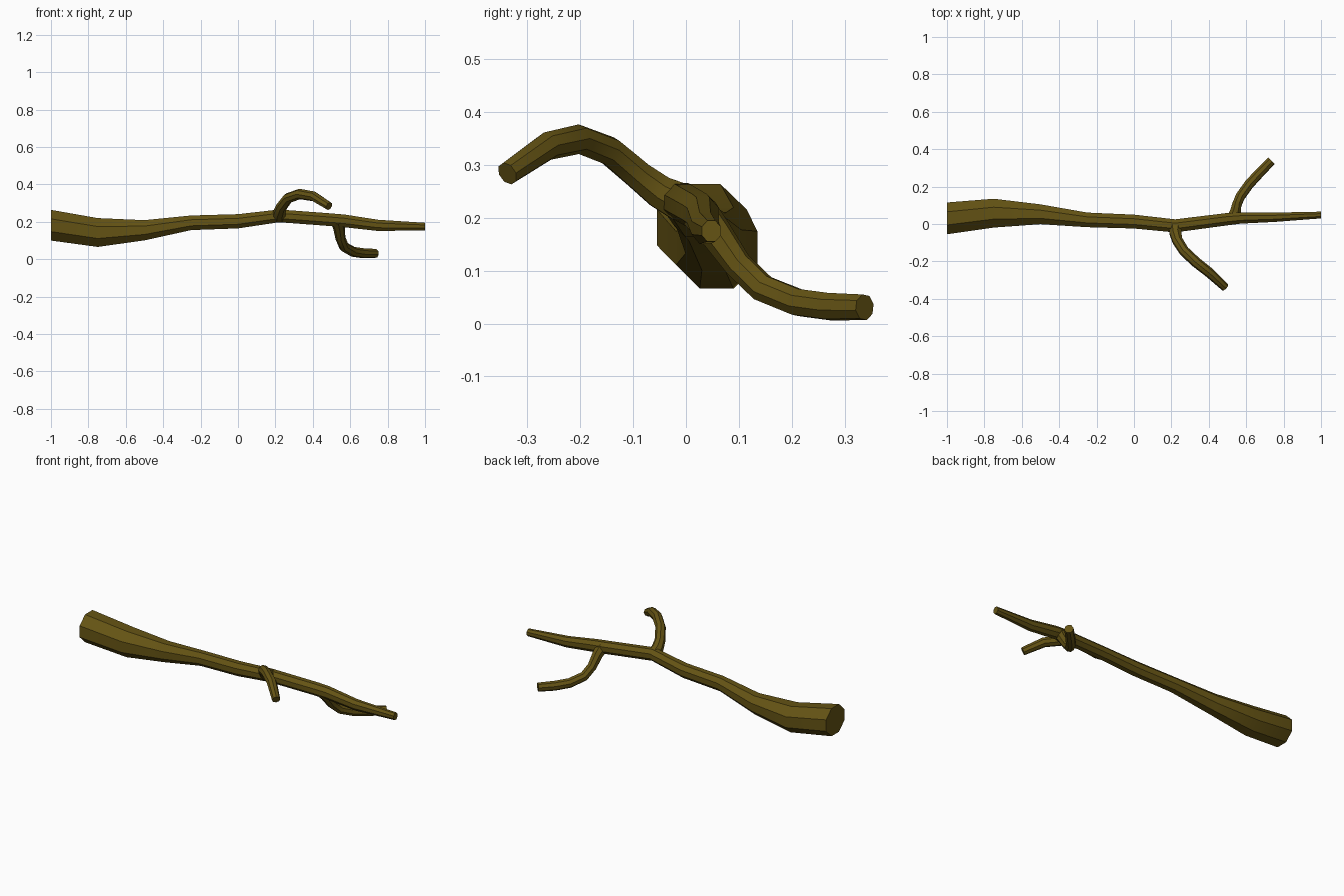
import bpy, bmesh, math
from mathutils import Vector

if "Cube" in bpy.data.objects:
    bpy.data.objects.remove(bpy.data.objects["Cube"])

bark = bpy.data.materials.new("olive brown bark")
bark.diffuse_color = (0.13, 0.088, 0.007, 1)
bark.use_nodes = True
bark.node_tree.nodes["Principled BSDF"].inputs["Base Color"].default_value = bark.diffuse_color


def limb(name, stations, sides=8, planar=False):
    """Faceted tube through (x, y, z, radius_y, radius_z) stations, capped at both ends."""
    pts = [Vector(s[:3]) for s in stations]
    bm = bmesh.new()
    rings, ref = [], Vector((0, 1, 0))
    for i, s in enumerate(stations):
        if planar:
            u, v = Vector((0, 1, 0)), Vector((0, 0, 1))
        else:
            a, b = pts[max(i - 1, 0)], pts[min(i + 1, len(pts) - 1)]
            t = (b - a).normalized()
            if i == 0:
                ref = Vector((0, 0, 1)).cross(t)
                if ref.length < 0.05:
                    ref = Vector((1, 0, 0))
            u = (ref - t * ref.dot(t)).normalized()
            v = t.cross(u)
            ref = u
        ring = []
        for k in range(sides):
            ang = 2 * math.pi * (k + 0.5) / sides
            c = 1 / math.cos(math.pi / sides)
            ring.append(bm.verts.new(pts[i] + u * (math.cos(ang) * s[3] * c)
                                     + v * (math.sin(ang) * s[4] * c)))
        rings.append(ring)
    for r0, r1 in zip(rings, rings[1:]):
        for k in range(sides):
            n = (k + 1) % sides
            bm.faces.new((r0[k], r0[n], r1[n], r1[k]))
    bm.faces.new(rings[0])
    bm.faces.new(rings[-1])
    bmesh.ops.recalc_face_normals(bm, faces=bm.faces)
    me = bpy.data.meshes.new(name)
    bm.to_mesh(me)
    bm.free()
    me.materials.append(bark)
    ob = bpy.data.objects.new(name, me)
    bpy.context.collection.objects.link(ob)
    bpy.ops.object.select_all(action='DESELECT')
    ob.select_set(True)
    bpy.context.view_layer.objects.active = ob
    bpy.ops.object.shade_smooth_by_angle(angle=math.radians(30))
    return ob


# main stick, thick at the left end
limb("main_stick", [
    (-1.00, 0.030, 0.182, 0.085, 0.082),
    (-0.75, 0.058, 0.143, 0.077, 0.077),
    (-0.50, 0.052, 0.155, 0.053, 0.054),
    (-0.25, 0.022, 0.195, 0.039, 0.039),
    (0.00, 0.013, 0.203, 0.037, 0.038),
    (0.22, -0.010, 0.232, 0.035, 0.034),
    (0.50, 0.026, 0.211, 0.033, 0.034),
    (0.57, 0.032, 0.205, 0.030, 0.034),
    (0.75, 0.036, 0.181, 0.025, 0.030),
    (1.00, 0.048, 0.175, 0.018, 0.020)], planar=True)


def twig(name, path):
    limb(name, [(x, y, z, r, r) for x, y, z, r in path])


# front twig arches up and toward the front
twig("front_twig", [
    (0.220, -0.010, 0.230, 0.036),
    (0.222, -0.050, 0.250, 0.031),
    (0.233, -0.090, 0.281, 0.027),
    (0.268, -0.145, 0.327, 0.026),
    (0.330, -0.203, 0.349, 0.026),
    (0.405, -0.262, 0.336, 0.025),
    (0.487, -0.338, 0.284, 0.021)])

# back twig droops down and toward the back
twig("back_twig", [
    (0.530, 0.025, 0.210, 0.034),
    (0.540, 0.058, 0.169, 0.029),
    (0.548, 0.098, 0.112, 0.025),
    (0.567, 0.145, 0.067, 0.025),
    (0.615, 0.212, 0.040, 0.025),
    (0.670, 0.272, 0.032, 0.025),
    (0.735, 0.338, 0.031, 0.023)])
